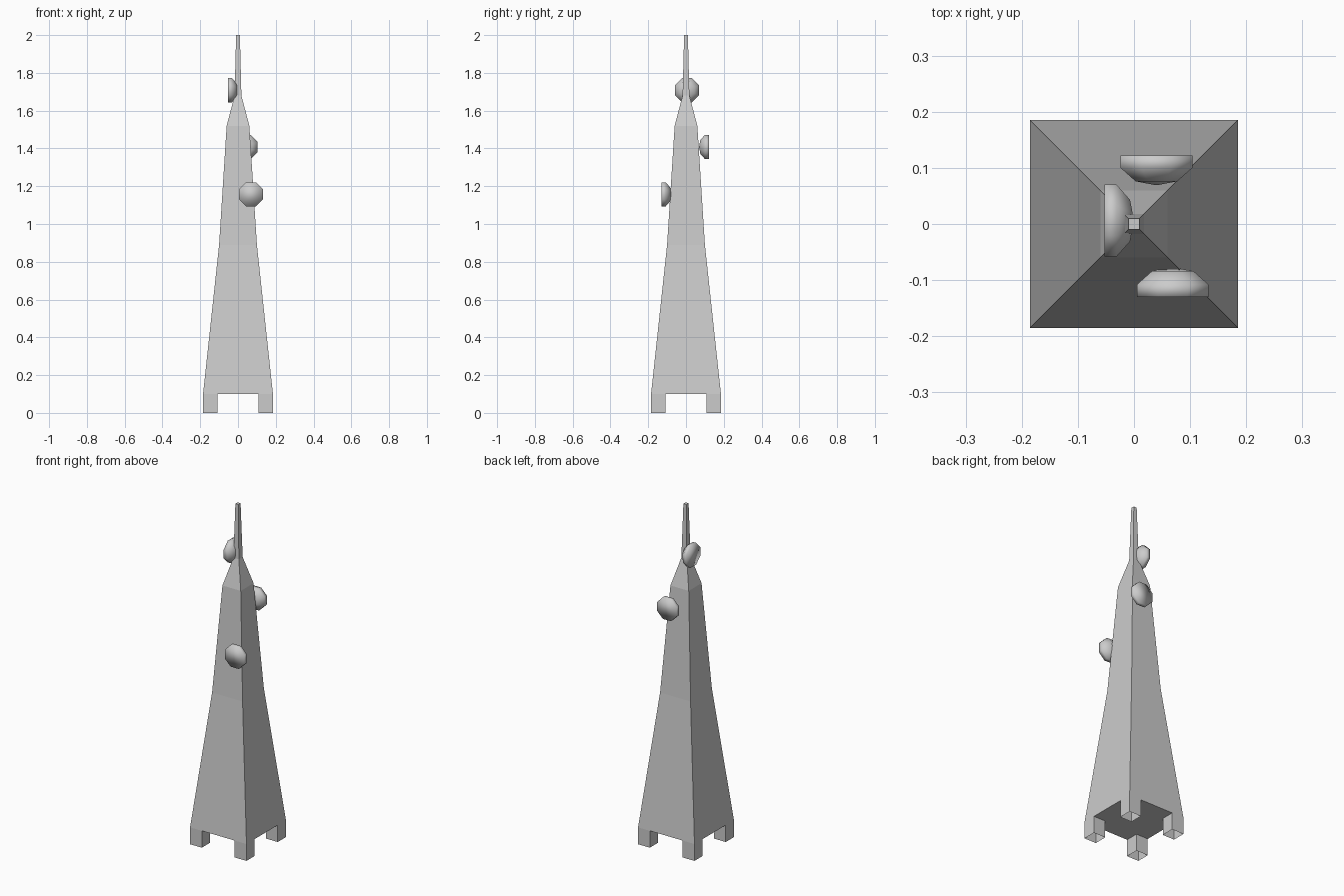
import bpy, bmesh, math
from mathutils import Matrix, Vector

if "Cube" in bpy.data.objects:
    bpy.data.objects.remove(bpy.data.objects["Cube"])


def finish(name, bm):
    bmesh.ops.remove_doubles(bm, verts=bm.verts, dist=1e-5)
    bmesh.ops.recalc_face_normals(bm, faces=bm.faces)
    me = bpy.data.meshes.new(name)
    bm.to_mesh(me)
    bm.free()
    ob = bpy.data.objects.new(name, me)
    bpy.context.collection.objects.link(ob)
    return ob


def loft(bm, rings):
    loops = [[bm.verts.new(p) for p in ring] for ring in rings]
    for a, b in zip(loops, loops[1:]):
        n = len(a)
        for i in range(n):
            j = (i + 1) % n
            bm.faces.new((a[i], a[j], b[j], b[i]))
    return loops


def square(x0, x1, y0, y1, z):
    return [(x0, y0, z), (x1, y0, z), (x1, y1, z), (x0, y1, z)]


# Tapering square mast: (height, half width)
H, IN, OUT = 0.10, 0.108, 0.185
bm = bmesh.new()
profile = [(H, OUT), (0.89, 0.10), (1.52, 0.06), (1.68, 0.018), (2.0, 0.010)]
loops = loft(bm, [square(-h, h, -h, h, z) for z, h in profile])
bm.faces.new(loops[-1])
# Cross-shaped underside between the feet
g = [-OUT, -IN, IN, OUT]
for i in range(3):
    for j in range(3):
        if i == 1 or j == 1:
            bm.faces.new([bm.verts.new(p) for p in
                          square(g[i], g[i + 1], g[j], g[j + 1], H)])
finish("tower", bm)

# Four feet, open at the bottom
for sx, nx in ((0, "left"), (2, "right")):
    for sy, ny in ((0, "front"), (2, "back")):
        bm = bmesh.new()
        loft(bm, [square(g[sx], g[sx + 1], g[sy], g[sy + 1], z) for z in (0, H)])
        finish(f"{ny}_{nx}_foot", bm)


# Eight-sided drum dishes: local +z points outwards from the tower
def dish(name, face_center, direction):
    bm = bmesh.new()
    k = 1 / math.cos(math.pi / 8)
    rings = []
    for r, z in ((0.037, -0.046), (0.064, -0.022), (0.064, 0)):
        rings.append([(r * k * math.cos((i + 0.5) * math.pi / 4),
                       r * k * math.sin((i + 0.5) * math.pi / 4), z) for i in range(8)])
    loops = loft(bm, rings)
    bm.faces.new(loops[-1])
    tip = bm.verts.new((0, 0, -0.053))
    for i in range(8):
        bm.faces.new((loops[0][i], loops[0][(i + 1) % 8], tip))
    rot = Vector(direction).to_track_quat('Z', 'Y').to_matrix().to_4x4()
    bm.transform(Matrix.Translation(face_center) @ rot)
    for f in bm.faces:
        f.smooth = True
    finish(name, bm)


dish("front_dish", (0.069, -0.13, 1.157), (0, -1, 0))
dish("back_dish", (0.04, 0.122, 1.408), (0, 1, 0))
dish("left_dish", (-0.053, 0.006, 1.708), (-1, 0, 0))
